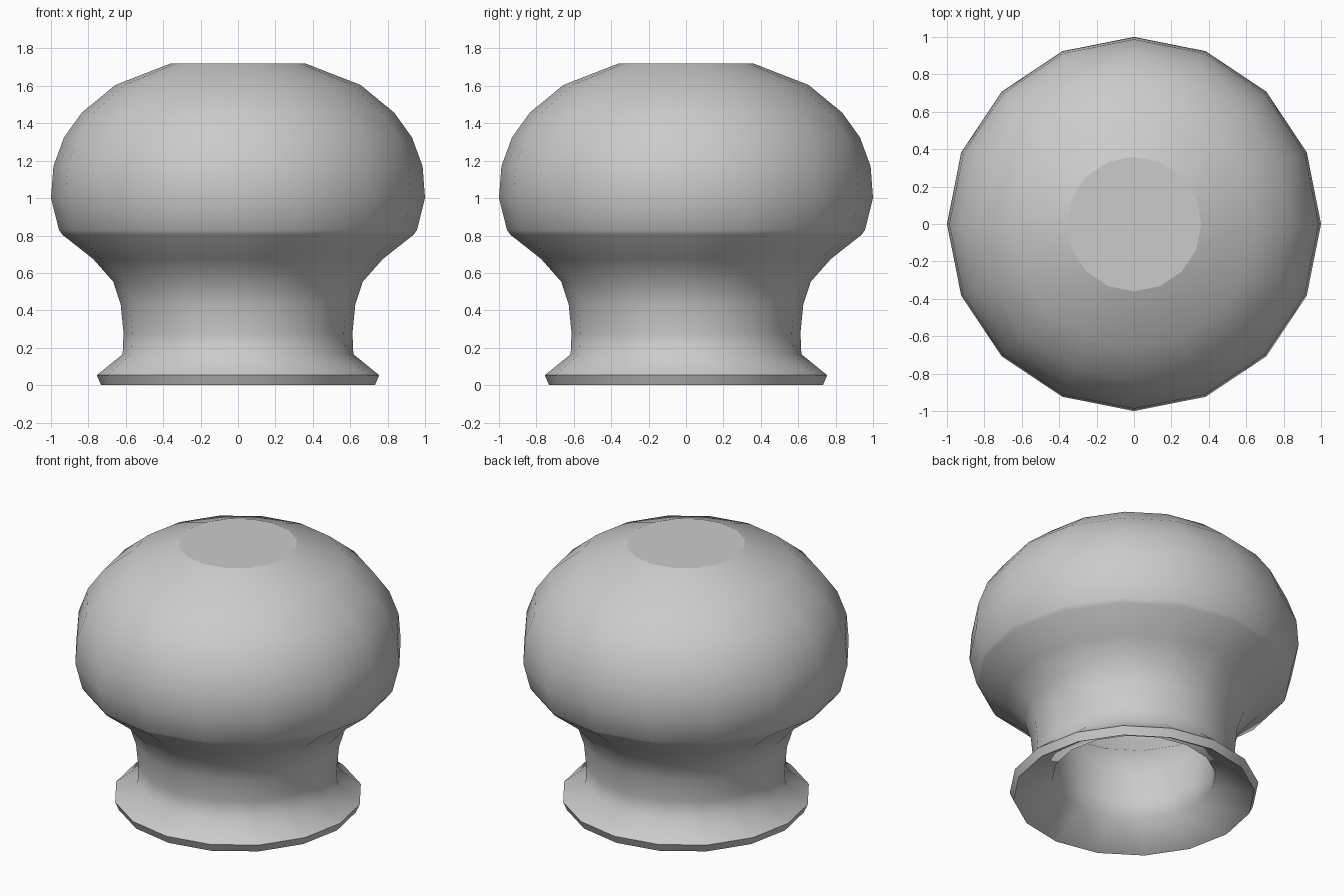
import bpy, bmesh
from math import radians, cos, sin, tau

if "Cube" in bpy.data.objects:
    bpy.data.objects.remove(bpy.data.objects["Cube"])

SIDES = 16

# Knob profile (radius, height), from the flat top down the outside to the rim
outer = [(0.36, 1.72), (0.655, 1.605), (0.835, 1.457), (0.93, 1.325),
         (0.987, 1.17), (1.0, 1.0), (0.957, 0.83), (0.94, 0.805),
         (0.775, 0.675), (0.667, 0.553), (0.627, 0.43), (0.612, 0.28),
         (0.617, 0.165), (0.755, 0.053), (0.732, 0.0)]
# Hollow inside, from the rim up to its ceiling
inner = [(0.497, 0.13), (0.495, 0.28), (0.51, 0.45), (0.57, 0.64),
         (0.83, 0.86), (0.885, 1.0), (0.83, 1.27), (0.6, 1.5), (0.34, 1.61)]


def lathe(name, profile):
    bm = bmesh.new()
    rings = [[bm.verts.new((r * cos(tau * i / SIDES), r * sin(tau * i / SIDES), z))
              for i in range(SIDES)] for r, z in profile]
    for a, b in zip(rings, rings[1:]):
        for i in range(SIDES):
            j = (i + 1) % SIDES
            bm.faces.new((a[i], b[i], b[j], a[j]))
    caps = [bm.faces.new(rings[0]), bm.faces.new(rings[-1])]
    bmesh.ops.recalc_face_normals(bm, faces=bm.faces)
    # Crisp border around the flat caps
    for cap in caps:
        for e in cap.edges:
            e.smooth = False
    mesh = bpy.data.meshes.new(name)
    for f in bm.faces:
        f.smooth = True
    # Crisp foot rim
    for e in bm.edges:
        if len(e.link_faces) == 2 and e.calc_face_angle() > radians(60):
            e.smooth = False
    bm.to_mesh(mesh)
    bm.free()
    obj = bpy.data.objects.new(name, mesh)
    bpy.context.collection.objects.link(obj)
    return obj


lathe("round_knob", outer + inner)
